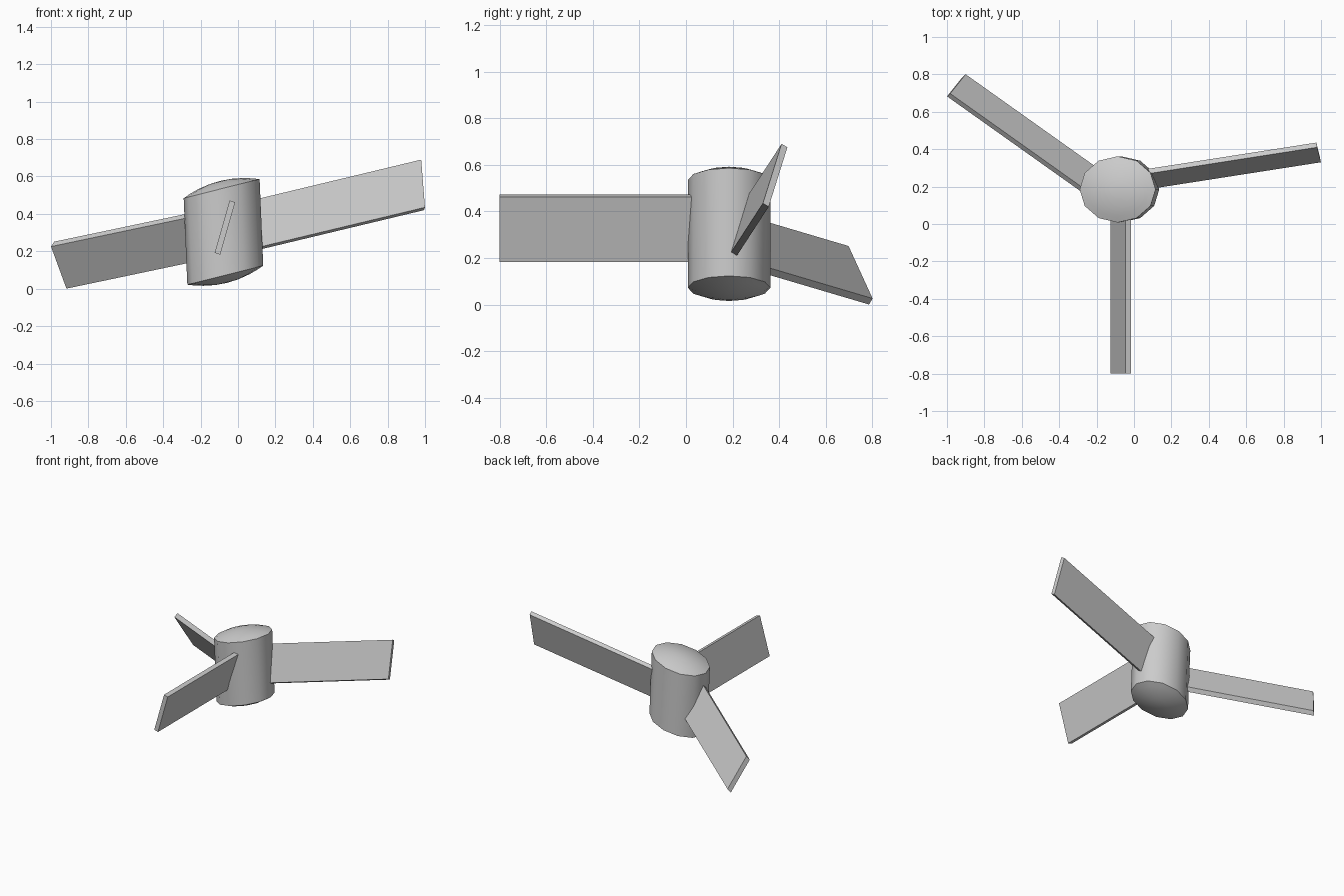
import bpy, bmesh
from math import sin, cos, pi, radians
from mathutils import Vector as V

if "Cube" in bpy.data.objects:
    bpy.data.objects.remove(bpy.data.objects["Cube"])


def finish(name, bm, smooth=False):
    bmesh.ops.recalc_face_normals(bm, faces=bm.faces)
    me = bpy.data.meshes.new(name)
    bm.to_mesh(me)
    bm.free()
    ob = bpy.data.objects.new(name, me)
    bpy.context.collection.objects.link(ob)
    if smooth:
        bpy.ops.object.select_all(action='DESELECT')
        ob.select_set(True)
        bpy.context.view_layer.objects.active = ob
        bpy.ops.object.shade_smooth_by_angle(angle=radians(40))
    return ob


def hub(name, low, high, u, v, dome, n=12):
    """Slanted barrel with shallow domed ends, lofted from rings."""
    bm = bmesh.new()
    low, high, u, v, dome = map(V, (low, high, u, v, dome))
    levels = (0.3, 0.6, 0.82, 1.0)
    stations = [(low, r, -1) for r in levels] + [(high, r, 1) for r in reversed(levels)]
    rings = []
    for c, r, s in stations:
        mid = c + dome * s * (1 - r * r)
        rings.append([bm.verts.new(mid + r * (u * cos(2 * pi * i / n) + v * sin(2 * pi * i / n)))
                      for i in range(n)])
    for a, b in zip(rings, rings[1:]):
        for i in range(n):
            j = (i + 1) % n
            bm.faces.new((a[i], a[j], b[j], b[i]))
    for ring, tip in ((rings[0], low - dome), (rings[-1], high + dome)):
        p = bm.verts.new(tip)
        for i in range(n):
            bm.faces.new((ring[i], ring[(i + 1) % n], p))
    return finish(name, bm, True)


def blade(name, tip, inward, chord, thick):
    """Flat slab from the tip section inward to the hub."""
    bm = bmesh.new()
    bmesh.ops.create_cube(bm, size=1)
    tip, inward, chord, thick = map(V, (tip, inward, chord, thick))
    for p in bm.verts:
        x, y, z = p.co
        p.co = tip + inward * (x + 0.5) + thick * y + chord * z
    return finish(name, bm)


# Central hub
hub("hub", (-0.068, 0.185, 0.0725), (-0.0875, 0.185, 0.535),
    (0.203, 0, 0.051), (0, 0.177, 0), (-0.01, 0, 0.041))

# Three pitched blades
blade("front_blade", (-0.07, -0.8, 0.327), (0, 0.9, 0),
      (0.08, 0, 0.28), (0.03, 0, -0.009))
blade("right_blade", (0.987, 0.3825, 0.555), (-0.93, -0.145, -0.223),
      (-0.02, 0.08, 0.255), (-0.005, 0.025, -0.015))
blade("left_blade", (-0.95, 0.7415, 0.126), (0.78, -0.554, 0.164),
      (-0.0825, -0.103, 0.225), (0.017, 0.015, 0.026))
